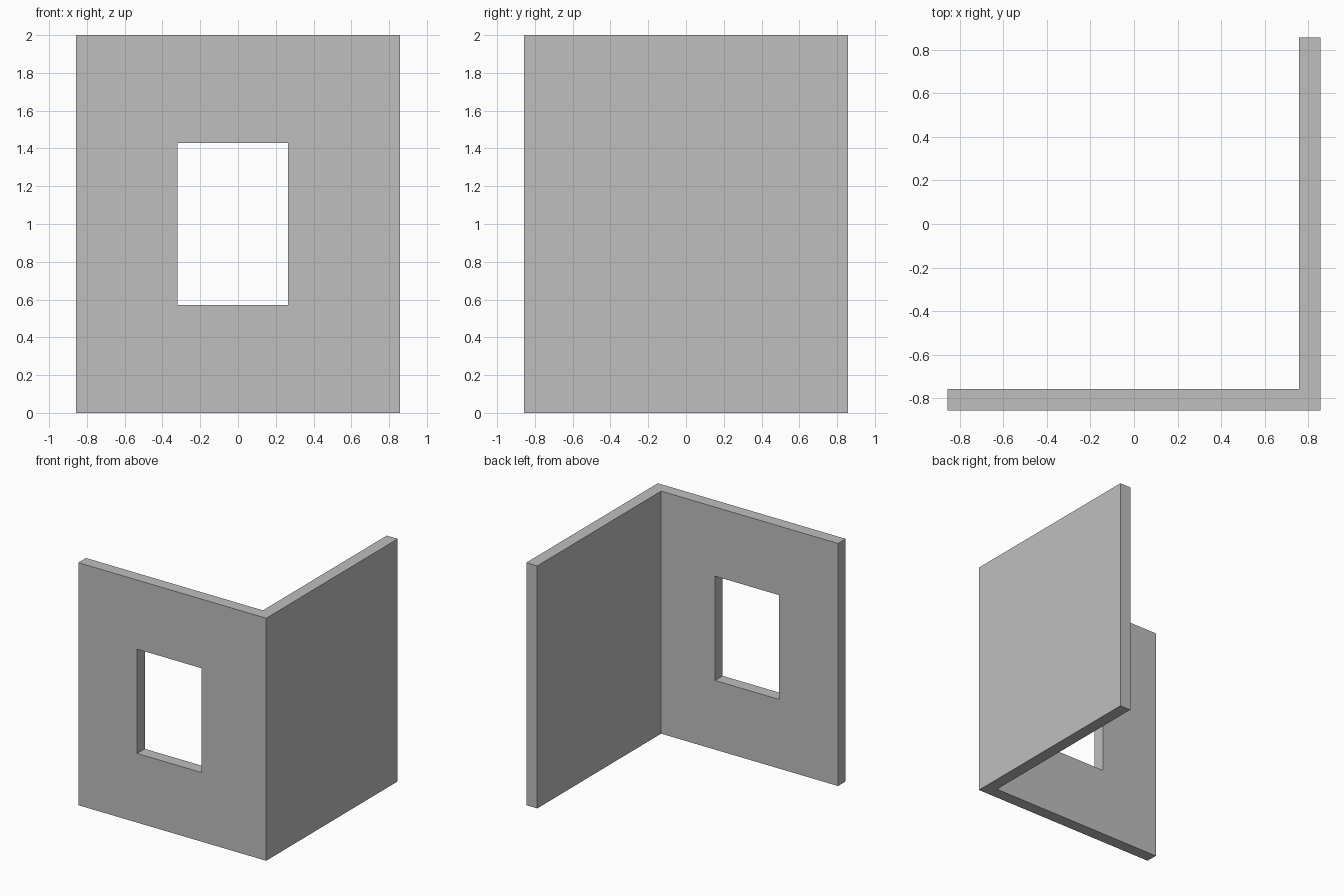
import bpy
import bmesh
from mathutils import Vector

default_cube = bpy.data.objects.get("Cube")
if default_cube:
    bpy.data.objects.remove(default_cube, do_unlink=True)

HALF = 0.857      # half the footprint
INNER = 0.757     # inner wall faces
HEIGHT = 2.0

# Plain grey plaster
plaster = bpy.data.materials.new("grey_plaster")
plaster.use_nodes = True
plaster.diffuse_color = (0.52, 0.52, 0.52, 1)
plaster.node_tree.nodes["Principled BSDF"].inputs["Base Color"].default_value = plaster.diffuse_color


def extrude_outline(name, outline, direction):
    """Make a solid by extruding a flat outline."""
    bm = bmesh.new()
    face = bm.faces.new([bm.verts.new(p) for p in outline])
    new = bmesh.ops.extrude_face_region(bm, geom=[face])["geom"]
    verts = [v for v in new if isinstance(v, bmesh.types.BMVert)]
    bmesh.ops.translate(bm, verts=verts, vec=Vector(direction))
    bmesh.ops.recalc_face_normals(bm, faces=bm.faces)
    mesh = bpy.data.meshes.new(name)
    bm.to_mesh(mesh)
    bm.free()
    mesh.materials.append(plaster)
    obj = bpy.data.objects.new(name, mesh)
    bpy.context.collection.objects.link(obj)
    return obj


# Front and left walls as one L-shaped solid
plan = [(-HALF, -HALF), (HALF, -HALF), (HALF, HALF),
        (INNER, HALF), (INNER, -INNER), (-HALF, -INNER)]
walls = extrude_outline("corner_walls", [(x, y, 0) for x, y in plan], (0, 0, HEIGHT))

# Window opening through the front wall
left, right, sill, head = -0.32, 0.265, 0.57, 1.43
opening = [(left, sill), (right, sill), (right, head), (left, head)]
cutter = extrude_outline("window_cutter", [(x, -1, z) for x, z in opening], (0, 0.5, 0))
cutter.hide_render = True

cut = walls.modifiers.new("window_opening", "BOOLEAN")
cut.operation = "DIFFERENCE"
cut.solver = "EXACT"
cut.object = cutter
bpy.context.view_layer.objects.active = walls
bpy.ops.object.modifier_apply(modifier=cut.name)
bpy.data.objects.remove(cutter, do_unlink=True)
